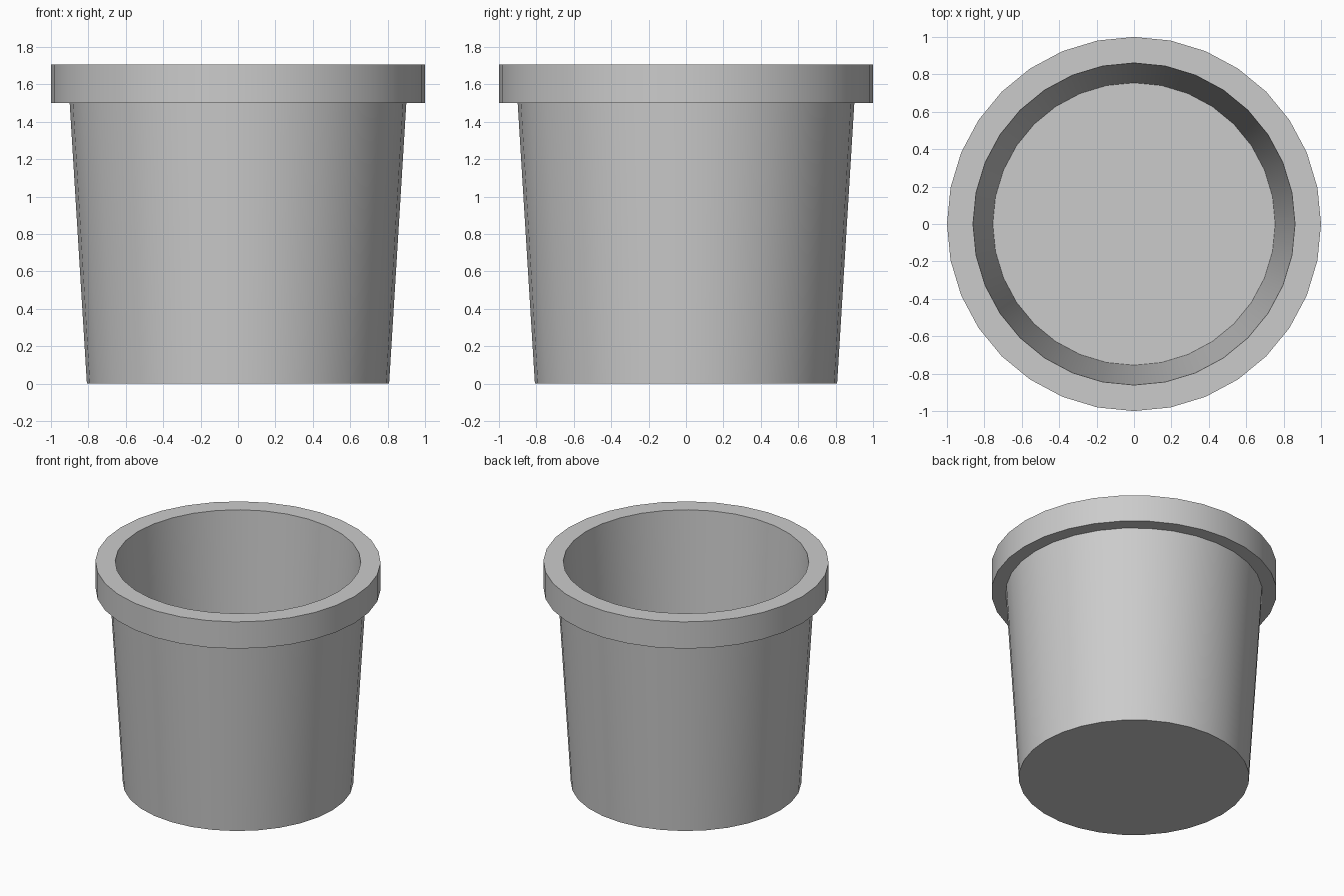
import bpy, bmesh, math

if "Cube" in bpy.data.objects:
    bpy.data.objects.remove(bpy.data.objects["Cube"])

SIDES = 32

# half cross-section (radius, height): outer wall, rim, inner wall down to the floor
PROFILE = [(0.808, 0.0), (0.90, 1.50), (1.0, 1.50), (1.0, 1.707),
           (0.861, 1.707), (0.755, 0.05)]


def lathe(name, profile, sides):
    bm = bmesh.new()
    rings = []
    for r, z in profile:
        rings.append([bm.verts.new((r * math.cos(2 * math.pi * i / sides),
                                    r * math.sin(2 * math.pi * i / sides), z))
                      for i in range(sides)])
    for a, b in zip(rings, rings[1:]):
        for i in range(sides):
            j = (i + 1) % sides
            bm.faces.new((a[i], a[j], b[j], b[i]))
    # underside and inside floor
    bm.faces.new(rings[0][::-1])
    bm.faces.new(rings[-1])
    bmesh.ops.recalc_face_normals(bm, faces=bm.faces)
    mesh = bpy.data.meshes.new(name)
    bm.to_mesh(mesh)
    bm.free()
    obj = bpy.data.objects.new(name, mesh)
    bpy.context.collection.objects.link(obj)
    return obj


# tapered pot with a thick overhanging rim
pot = lathe("flower_pot", PROFILE, SIDES)
bpy.context.view_layer.objects.active = pot
pot.select_set(True)
bpy.ops.object.shade_smooth_by_angle(angle=math.radians(30))
